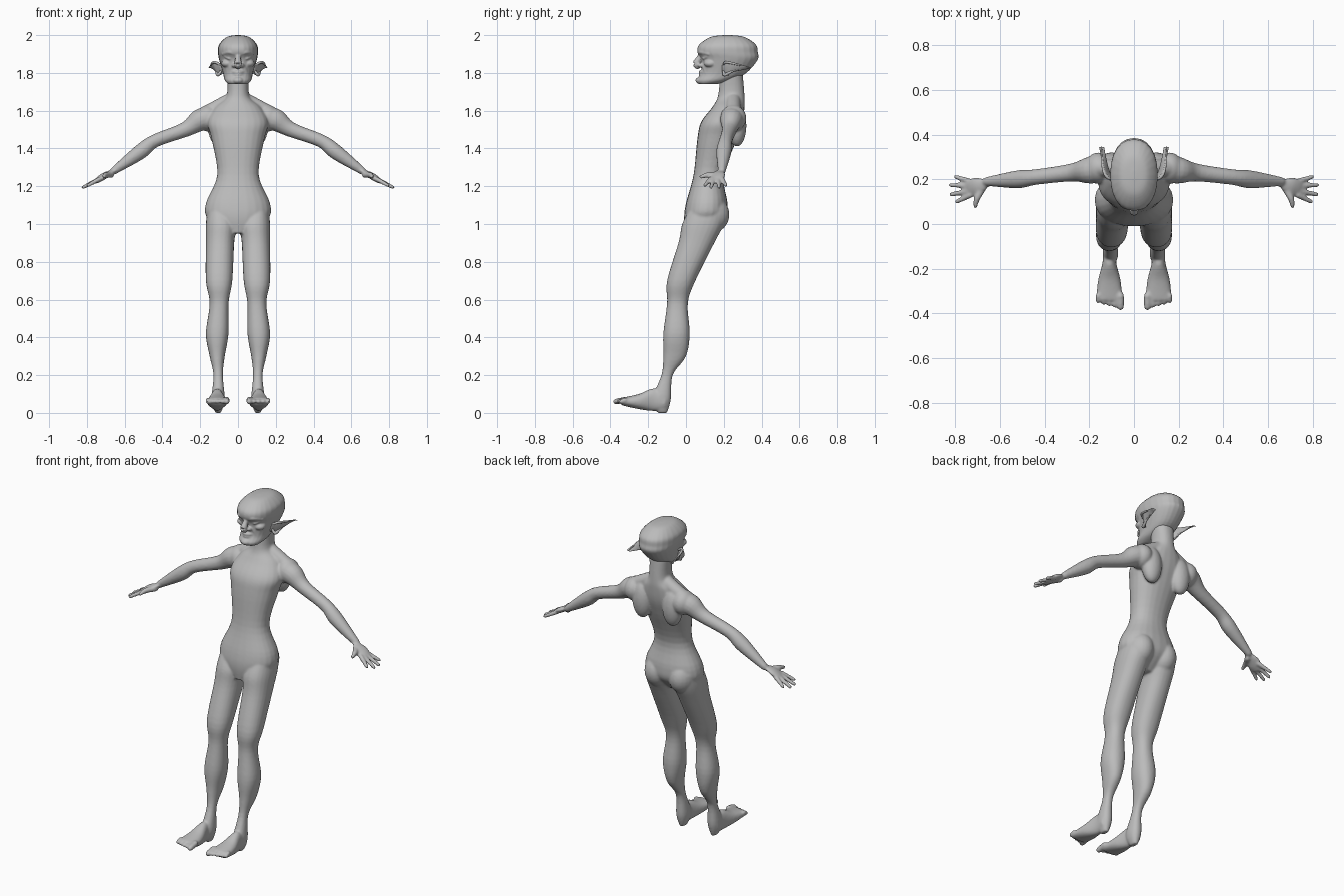
import bpy, bmesh, math
from mathutils import Vector, Matrix

cube = bpy.data.objects.get("Cube")
if cube:
    bpy.data.objects.remove(cube, do_unlink=True)

grey = (.5, .5, .5, 1)
skin = bpy.data.materials.new("grey skin")
skin.use_nodes = True
skin.diffuse_color = grey
skin.node_tree.nodes["Principled BSDF"].inputs["Base Color"].default_value = grey


def spline(rows, steps=5):
    """Smoothly fill in the values between rows of numbers."""
    last = len(rows) - 1
    filled = []
    for i in range(last):
        before, start, end, after = (Vector(rows[max(0, min(last, i + k))]) for k in (-1, 0, 1, 2))
        leave, arrive = (end - before) / 2, (after - start) / 2
        for s in range(steps):
            t = s / steps
            ease = t * t * (3 - 2 * t)
            filled.append(start.lerp(end, ease) + leave * (t * (1 - t) ** 2) - arrive * (t * t * (1 - t)))
    return filled + [Vector(rows[last])]


def loft(bm, rings, power=1, sides=24):
    """Skin closed rings given as centre, first axis and second axis."""
    loops = []
    for centre, u, v in rings:
        loop = []
        for k in range(sides):
            x, y = math.cos(math.tau * k / sides), math.sin(math.tau * k / sides)
            point = centre + u * math.copysign(abs(x) ** power, x) + v * math.copysign(abs(y) ** power, y)
            loop.append(bm.verts.new(point))
        loops.append(loop)
    faces = [bm.faces.new(loops[0]), bm.faces.new(loops[-1])]
    for low, high in zip(loops, loops[1:]):
        for k in range(sides):
            faces.append(bm.faces.new((low[k - 1], low[k], high[k], high[k - 1])))
    bmesh.ops.recalc_face_normals(bm, faces=faces)


def stack(bm, rows, side=1):
    """Loft level rings: height, left and right limits, front and back limits."""
    loft(bm, [(Vector((side * (left + right) / 2, (front + back) / 2, z)),
               Vector(((right - left) / 2, 0, 0)), Vector((0, (back - front) / 2, 0)))
              for z, left, right, front, back in spline(rows)], power=.9)


def tube(bm, rows, side=1, flat=1):
    """Round-ended limb through points with a radius; flat scales its upright thickness."""
    points = spline(rows)
    rings = []
    for i, point in enumerate(points):
        centre, radius = point.xyz, point.w
        along = (points[min(i + 1, len(points) - 1)].xyz - points[max(i - 1, 0)].xyz).normalized()
        u = along.cross(Vector((0, 0, 1))).normalized()
        v = u.cross(along) * flat
        bulge = [0]
        if i == 0:
            bulge = [-.95, -.7, 0]
        elif i == len(points) - 1:
            bulge = [0, .7, .95]
        for b in bulge:
            width = radius * math.sqrt(1 - b * b)
            rings.append((centre + along * radius * b, u * width, v * width))
    mirror = Vector((side, 1, 1))
    loft(bm, [[part * mirror for part in ring] for ring in rings], sides=16)


def ball(bm, centre, size, side=1):
    place = Matrix.Translation(Vector(centre) * Vector((side, 1, 1)))
    bmesh.ops.create_uvsphere(bm, u_segments=24, v_segments=16, radius=1,
                              matrix=place @ Matrix.Diagonal((*size, 1)))


def finish(bm, name, voxel=0):
    """Make the object; a voxel size fuses its pieces into one soft skin."""
    mesh = bpy.data.meshes.new(name)
    bm.to_mesh(mesh)
    bm.free()
    mesh.materials.append(skin)
    thing = bpy.data.objects.new(name, mesh)
    bpy.context.collection.objects.link(thing)
    bpy.ops.object.select_all(action='DESELECT')
    thing.select_set(True)
    bpy.context.view_layer.objects.active = thing
    if voxel:
        fuse = thing.modifiers.new("fuse", 'REMESH')
        fuse.mode, fuse.voxel_size = 'VOXEL', voxel
        soften = thing.modifiers.new("soften", 'SMOOTH')
        soften.factor, soften.iterations = .5, 7
        for modifier in ("fuse", "soften"):
            bpy.ops.object.modifier_apply(modifier=modifier)
    bpy.ops.object.shade_smooth()


# Torso and neck: height, half width, front, back
torso = [(.95, .05, 0, .13), (1.03, .16, -.01, .21), (1.11, .17, 0, .22), (1.26, .11, .04, .2),
         (1.45, .14, .06, .27), (1.54, .16, .08, .3), (1.62, .12, .14, .31), (1.68, .06, .17, .31),
         (1.8, .06, .18, .3)]
bm = bmesh.new()
stack(bm, [(z, -half, half, front, back) for z, half, front, back in torso])

# Leg rings from hip to heel
leg = [(1.08, .04, .16, .02, .21), (1, .01, .17, -.02, .2), (.9, .02, .17, -.04, .15),
       (.7, .03, .17, -.1, .05), (.58, .05, .15, -.1, .01), (.42, .05, .17, -.12, .02),
       (.3, .07, .15, -.12, 0), (.2, .08, .13, -.13, -.07), (.07, .07, .14, -.18, -.08), (0, .09, .12, -.15, -.1)]
# Foot: distance forward, half width, sole, top
foot = [(-.11, .03, .02, .1), (-.17, .03, .01, .13), (-.25, .05, .02, .1), (-.34, .06, .04, .08)]
# Arm path with radius
arm = [(.14, .25, 1.56, .06), (.2, .24, 1.55, .06), (.28, .23, 1.5, .04), (.44, .21, 1.44, .035),
       (.52, .2, 1.38, .04), (.66, .19, 1.28, .02)]

for side in (1, -1):
    # Shoulder, shoulder blade, neck slope and buttock
    ball(bm, (.16, .25, 1.56), (.06, .07, .07), side)
    ball(bm, (.1, .27, 1.52), (.06, .05, .11), side)
    tube(bm, [(.03, .25, 1.66, .04), (.16, .25, 1.59, .04)], side)
    ball(bm, (.08, .13, 1.05), (.08, .1, .1), side)
    stack(bm, leg, side)
    # Foot and toes
    loft(bm, [(Vector((side * .11, y, (sole + top) / 2)), Vector((half, 0, 0)), Vector((0, 0, (top - sole) / 2)))
              for y, half, sole, top in spline(foot)], power=.9)
    for toe in range(5):
        x, radius = .06 + toe / 40, .012
        if toe == 0:
            radius = .016
        tube(bm, [(x, -.32, .07, radius), (x, -.37 + toe / 150, .06, radius)], side)
    # Arm, palm, fingers and thumb
    tube(bm, arm, side)
    tube(bm, [(.66, .18, 1.28, .02), (.7, .17, 1.26, .04), (.73, .16, 1.24, .04)], side, flat=.4)
    for finger in range(4):
        turn = .3 - finger / 4
        reach = .09 if finger in (1, 2) else .07
        root = Vector((.73, .19 - finger / 50, 1.24))
        tip = root + reach * Vector((math.cos(turn), math.sin(turn), -.5))
        tube(bm, [(*root, .013), (*tip, .01)], side)
    tube(bm, [(.67, .17, 1.26, .016), (.7, .12, 1.26, .015), (.71, .08, 1.25, .01)], side)
finish(bm, "body", voxel=.006)

# Head: height, half width, front, back
skull = [(1.74, .05, .07, .16), (1.76, .07, .06, .24), (1.8, .08, .08, .32), (1.87, .1, .08, .38),
         (1.91, .106, .06, .38), (1.95, .1, .07, .37), (1.99, .06, .13, .31), (2, .01, .2, .24)]
bm = bmesh.new()
stack(bm, [(z, -half, half, front, back) for z, half, front, back in skull])
# Hooked nose, lips and chin
tube(bm, [(0, .08, 1.9, .012), (0, .07, 1.88, .014), (0, .055, 1.85, .02), (0, .06, 1.835, .016)])
for z in (1.79, 1.805):
    tube(bm, [(-.04, .1, z, .005), (0, .076, z, .009), (.04, .1, z, .005)])
ball(bm, (0, .08, 1.76), (.03, .03, .02))
for side in (1, -1):
    # Nostril, brow, cheekbone, cheek fold and eyelids
    ball(bm, (.02, .08, 1.84), (.013, .018, .012), side)
    tube(bm, [(.01, .075, 1.9, .009), (.045, .08, 1.91, .011), (.08, .12, 1.9, .008)], side)
    ball(bm, (.055, .13, 1.85), (.033, .035, .022), side)
    tube(bm, [(.03, .09, 1.84, .007), (.05, .11, 1.79, .007)], side)
    for lid in (1.875, 1.895):
        tube(bm, [(.02, .1, 1.885, .004), (.045, .09, lid, .005), (.07, .11, 1.885, .004)], side)
finish(bm, "head", voxel=.004)

for side, label in ((1, "left"), (-1, "right")):
    # Eye
    bm = bmesh.new()
    ball(bm, (.044, .115, 1.885), (.021, .023, .017), side)
    finish(bm, label + "_eye")
    # Swept-back pointed ear: thin blade, rolled rim and lobe
    bm = bmesh.new()
    blade = [(.085, .19, 1.82, .02), (.11, .22, 1.82, .034), (.125, .25, 1.83, .026), (.145, .345, 1.826, .002)]
    loft(bm, [(row.xyz, Vector((.005, 0, 0)), Vector((.01, 0, row.w))) for row in spline(blade)])
    bmesh.ops.scale(bm, vec=(side, 1, 1), verts=bm.verts)
    bmesh.ops.recalc_face_normals(bm, faces=bm.faces)
    tube(bm, [(.09, .2, 1.84, .006), (.12, .21, 1.856, .007), (.138, .25, 1.85, .006), (.145, .345, 1.827, .002)], side)
    tube(bm, [(.09, .2, 1.81, .006), (.106, .205, 1.79, .009), (.118, .25, 1.81, .005), (.13, .3, 1.82, .003)], side)
    finish(bm, label + "_ear")
